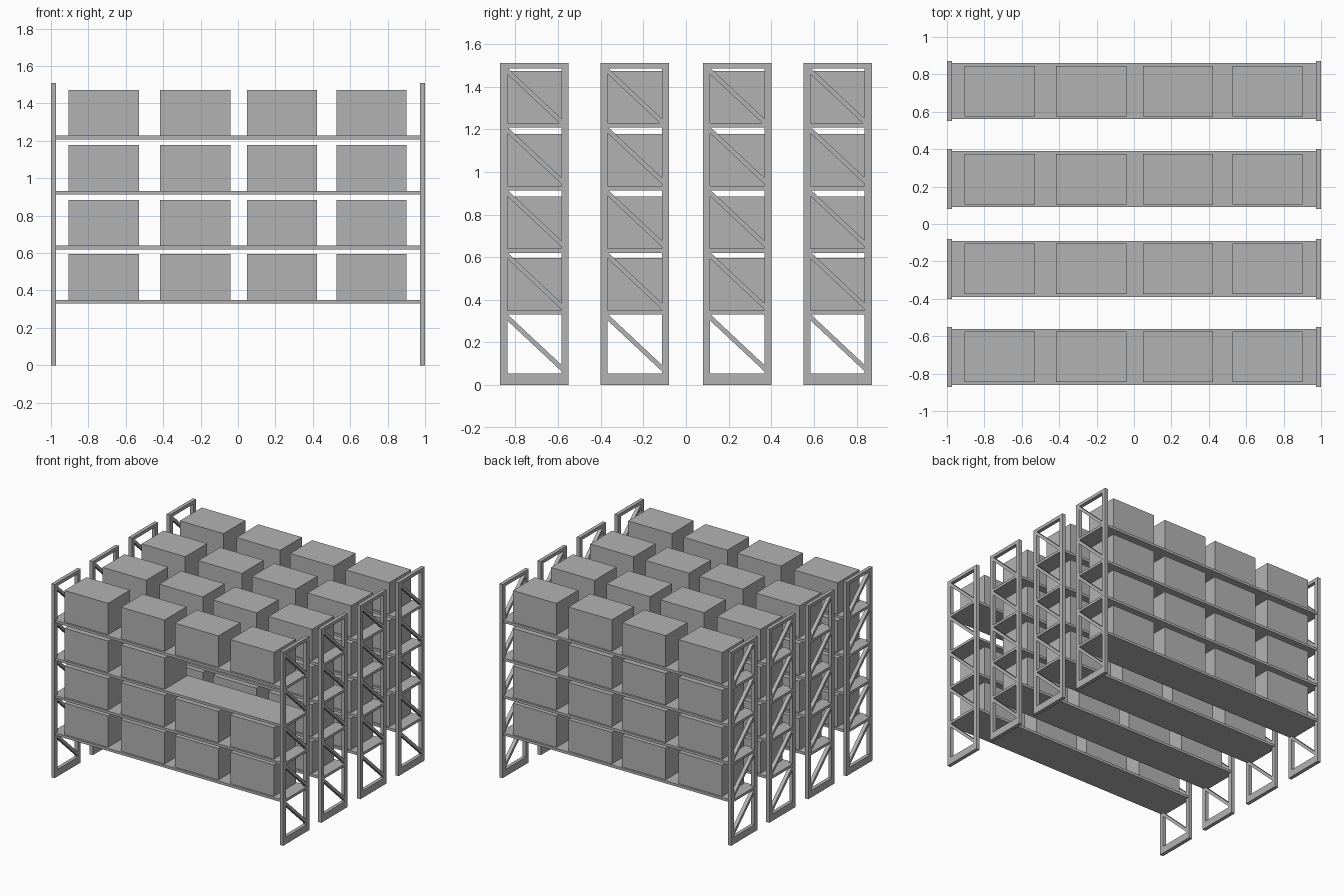
import bpy
import bmesh
from mathutils import Vector

cube = bpy.data.objects.get("Cube")
if cube:
    bpy.data.objects.remove(cube, do_unlink=True)

grey = bpy.data.materials.new("plain_grey")
grey.use_nodes = True
colour = (0.45, 0.45, 0.45, 1)
grey.diffuse_color = colour
grey.node_tree.nodes["Principled BSDF"].inputs["Base Color"].default_value = colour

ROWS = [-0.711, -0.24, 0.24, 0.711]        # rack centres along y
SHELVES = [0.35, 0.64, 0.933, 1.228]       # shelf top heights
BOXES = [-0.717, -0.229, 0.235, 0.714]     # box centres along x
POST, HALF, TOP = 0.034, 0.161, 1.51
SHELF_THICK = 0.02


def add_box(bm, low, high):
    """Add an axis-aligned block between two corners."""
    low, high = Vector(low), Vector(high)
    verts = bmesh.ops.create_cube(bm, size=1)["verts"]
    bmesh.ops.scale(bm, vec=high - low, verts=verts)
    bmesh.ops.translate(bm, vec=(low + high) / 2, verts=verts)


def add_brace(bm, x0, x1, start, end, half):
    """Add a slanted bar; its ends are upright so they meet the posts flush."""
    profile = [(start[0], start[1] - half), (end[0], end[1] - half),
               (end[0], end[1] + half), (start[0], start[1] + half)]
    face = bm.faces.new([bm.verts.new((x0, y, z)) for y, z in profile])
    ext = bmesh.ops.extrude_face_region(bm, geom=[face])["geom"]
    moved = [v for v in ext if isinstance(v, bmesh.types.BMVert)]
    bmesh.ops.translate(bm, vec=(x1 - x0, 0, 0), verts=moved)


def finish(bm, name):
    bmesh.ops.recalc_face_normals(bm, faces=bm.faces[:])
    mesh = bpy.data.meshes.new(name)
    bm.to_mesh(mesh)
    bm.free()
    mesh.materials.append(grey)
    obj = bpy.data.objects.new(name, mesh)
    bpy.context.collection.objects.link(obj)
    return obj


def end_frame(name, yc, x0, x1):
    """Upright frame: two posts, rails and one diagonal per bay."""
    bm = bmesh.new()
    inner = HALF - POST
    for side in (-1, 1):
        ys = sorted((yc + side * HALF, yc + side * inner))
        add_box(bm, (x0, ys[0], 0), (x1, ys[1], TOP))
    rails = [(0, 0.055)] + [(z - SHELF_THICK, z) for z in SHELVES] + [(TOP - 0.025, TOP)]
    for z0, z1 in rails:
        add_box(bm, (x0, yc - inner, z0), (x1, yc + inner, z1))
    for below, above in zip(rails, rails[1:]):
        add_brace(bm, x0, x1, (yc - inner, above[0] - 0.012),
                  (yc + inner, above[0] - 0.25), 0.015)
    finish(bm, name)


for r, yc in enumerate(ROWS):
    # Upright frames at both ends
    end_frame(f"right_frame_{r}", yc, -1.0, -0.972)
    end_frame(f"left_frame_{r}", yc, 0.972, 1.0)
    for s, z in enumerate(SHELVES):
        # Shelf board
        bm = bmesh.new()
        add_box(bm, (-0.972, yc - 0.15, z - SHELF_THICK), (0.972, yc + 0.15, z))
        finish(bm, f"shelf_{r}_{s}")
        # Stored cartons, with two empty places in the front rack
        for b, xc in enumerate(BOXES):
            if r == 0 and s == 2 and b >= 2:
                continue
            bm = bmesh.new()
            add_box(bm, (xc - 0.188, yc - 0.135, z), (xc + 0.188, yc + 0.135, z + 0.245))
            finish(bm, f"carton_{r}_{s}_{b}")
